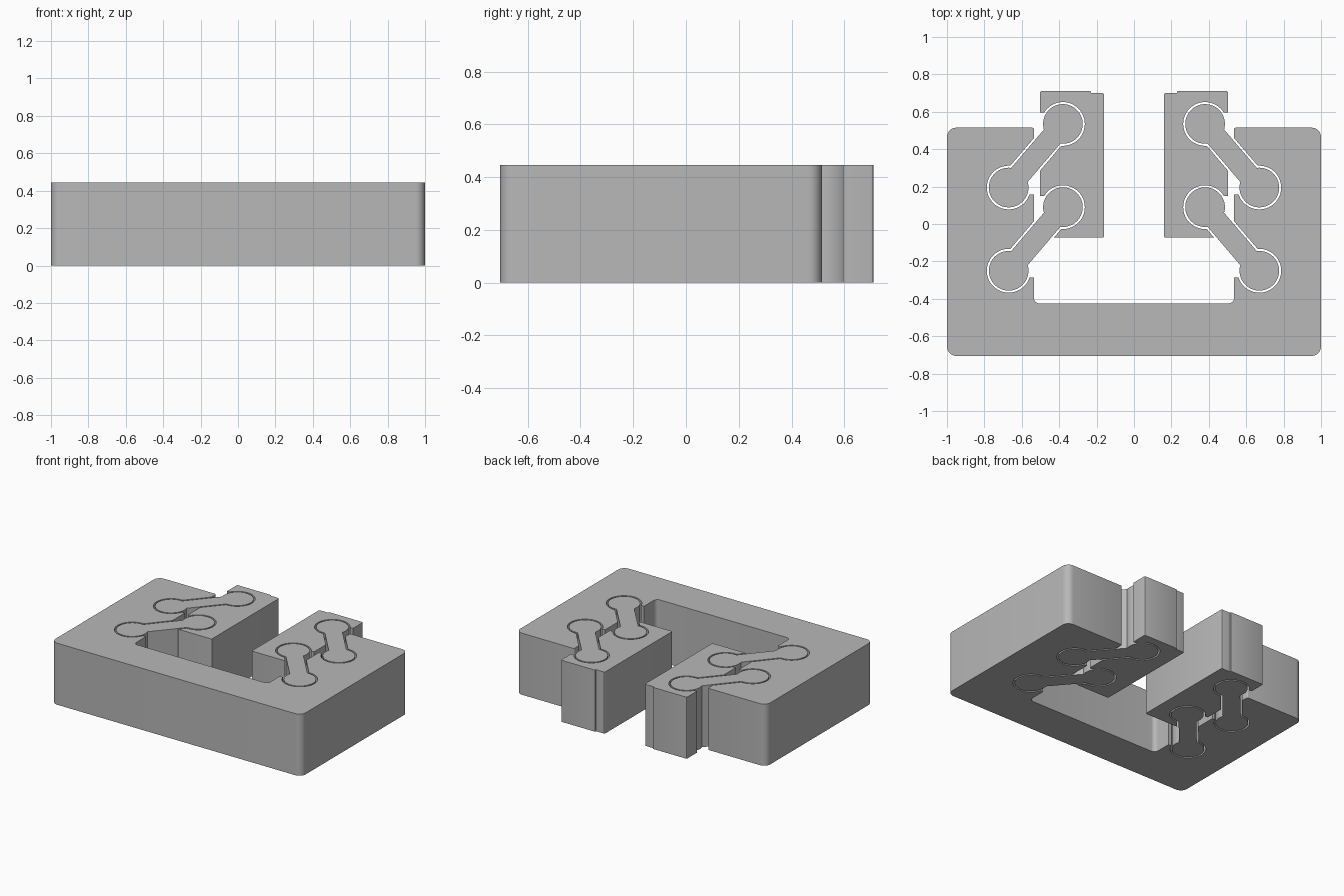
import bpy, bmesh, math
from mathutils import Vector

if "Cube" in bpy.data.objects:
    bpy.data.objects.remove(bpy.data.objects["Cube"])

HEIGHT = 0.445
GAP = 0.011
KNOB_R = 0.106        # round ends of each link
BAR_HALF = 0.058      # half width of the link bar
LINKS = [((-0.67, 0.195), (-0.38, 0.535)), ((-0.67, -0.25), (-0.38, 0.09))]

grey = bpy.data.materials.new("plain grey")
grey.diffuse_color = (0.48, 0.48, 0.48, 1)
grey.use_nodes = True
grey.node_tree.nodes["Principled BSDF"].inputs["Base Color"].default_value = grey.diffuse_color


def rounded(corners):
    """Outline from (x, y, radius) corners, with arcs at the rounded ones."""
    out = []
    n = len(corners)
    for i, (x, y, r) in enumerate(corners):
        p = Vector((x, y))
        if r == 0:
            out.append(p)
            continue
        a = (Vector(corners[i - 1][:2]) - p).normalized()
        b = (Vector(corners[(i + 1) % n][:2]) - p).normalized()
        centre = p + (a + b) * r          # all corners are square
        steps = 8 if r > 0.015 else 3
        for k in range(steps + 1):
            t = k / steps * math.pi / 2
            out.append(centre - b * r * math.cos(t) - a * r * math.sin(t))
    return out


def link_outline(start, end, grow=0.0):
    """Dumbbell outline: two round knobs joined by a straight bar."""
    a, b = Vector(start), Vector(end)
    r, w = KNOB_R + grow, BAR_HALF + grow
    axis = math.atan2(b.y - a.y, b.x - a.x)
    neck = math.asin(w / r)
    out = []
    for centre, facing in ((a, axis), (b, axis + math.pi)):
        for k in range(41):
            t = facing + neck + k / 40 * (2 * math.pi - 2 * neck)
            out.append(centre + Vector((math.cos(t), math.sin(t))) * r)
    return out


def prism(name, outline, side=1, z0=0.0, z1=HEIGHT):
    """Extrude an outline upward; side = -1 mirrors it to the right."""
    bm = bmesh.new()
    face = bm.faces.new([bm.verts.new((p[0] * side, p[1], z0)) for p in outline])
    top = bmesh.ops.extrude_face_region(bm, geom=[face])["geom"]
    moved = [v for v in top if isinstance(v, bmesh.types.BMVert)]
    bmesh.ops.translate(bm, verts=moved, vec=(0, 0, z1 - z0))
    bmesh.ops.recalc_face_normals(bm, faces=bm.faces)
    mesh = bpy.data.meshes.new(name)
    bm.to_mesh(mesh)
    bm.free()
    mesh.materials.append(grey)
    obj = bpy.data.objects.new(name, mesh)
    bpy.context.collection.objects.link(obj)
    return obj


def activate(obj):
    bpy.ops.object.select_all(action='DESELECT')
    obj.select_set(True)
    bpy.context.view_layer.objects.active = obj


def cut(obj, outline, side):
    cutter = prism("cutter", outline, side, -0.1, HEIGHT + 0.1)
    cutter.hide_render = True
    mod = obj.modifiers.new("socket", 'BOOLEAN')
    mod.operation, mod.solver, mod.object = 'DIFFERENCE', 'EXACT', cutter
    activate(obj)
    bpy.ops.object.modifier_apply(modifier=mod.name)
    bpy.data.objects.remove(cutter)


def box(x0, y0, x1, y1):
    return [(x0, y0), (x1, y0), (x1, y1), (x0, y1)]


parts = []

# U-shaped base with rounded outer corners and a pocket
base = prism("base", rounded([
    (-1, -0.705, 0.05), (1, -0.705, 0.05), (1, 0.515, 0.05), (0.535, 0.515, 0.008),
    (0.535, -0.425, 0.03), (-0.535, -0.425, 0.03), (-0.535, 0.515, 0.008), (-1, 0.515, 0.05)]))
parts.append(base)

for side, label in ((1, "left"), (-1, "right")):
    # Sliding jaw with a shallow step on its back face
    jaw = prism(label + "_jaw", rounded([
        (-0.503, -0.073, 0), (-0.16, -0.073, 0.01), (-0.16, 0.7, 0.01),
        (-0.23, 0.7, 0), (-0.23, 0.71, 0.004), (-0.503, 0.71, 0.008)]), side)
    parts.append(jaw)
    for i, (a, b) in enumerate(LINKS):
        # Clearance sockets, with openings that let the link swing
        socket = link_outline(a, b, GAP)
        cut(base, socket, side)
        cut(base, box(a[0], a[1] - 0.036, -0.5, a[1] + 0.1), side)
        cut(jaw, socket, side)
        cut(jaw, box(-0.55, b[1] - 0.1, b[0], b[1] + 0.06), side)
        parts.append(prism(f"{label}_link_{i + 1}", link_outline(a, b), side))

for obj in parts:
    activate(obj)
    bpy.ops.object.shade_smooth_by_angle(angle=math.radians(30))
